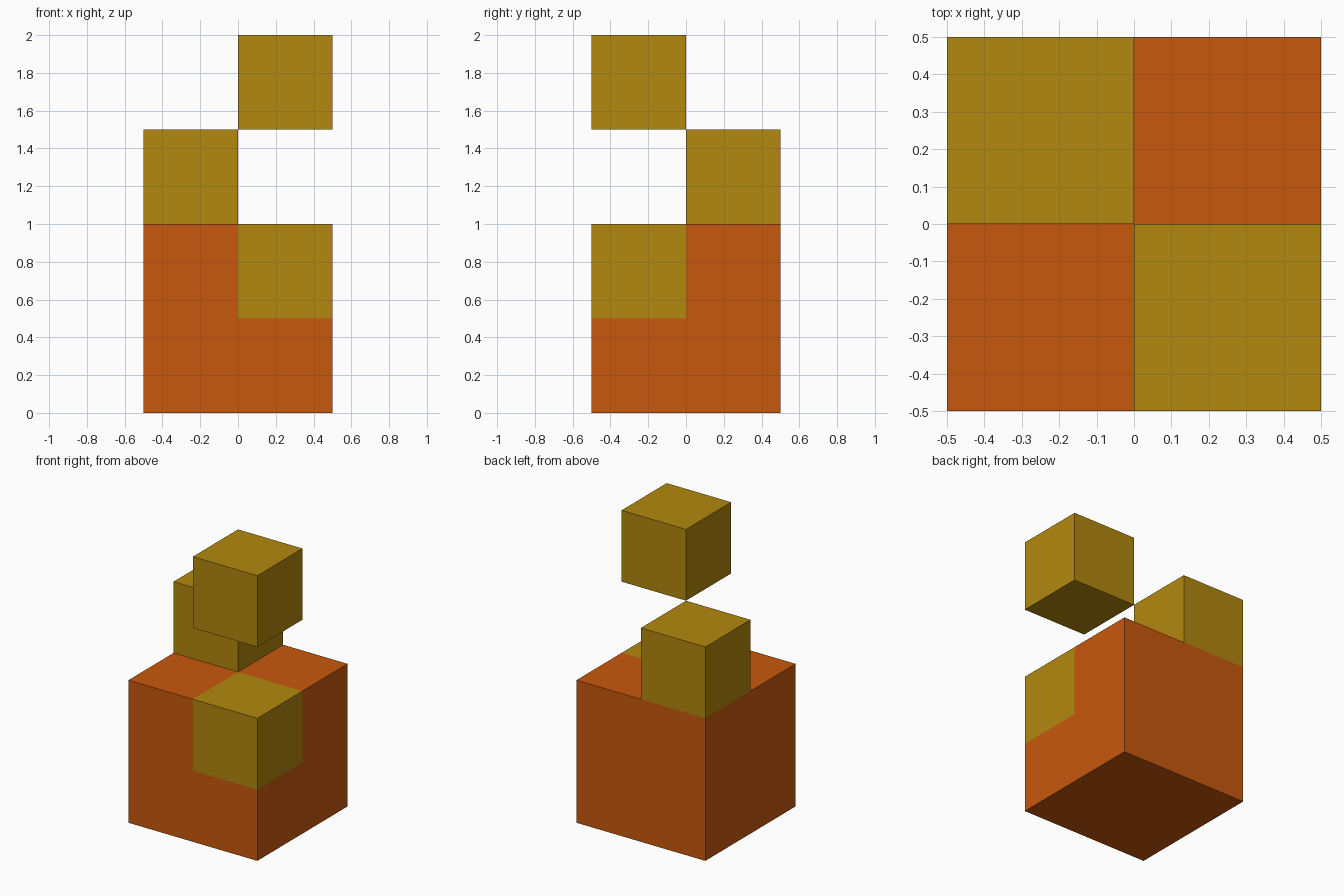
import bpy
import bmesh

if "Cube" in bpy.data.objects:
    bpy.data.objects.remove(bpy.data.objects["Cube"])


def make_material(name, colour):
    mat = bpy.data.materials.new(name)
    mat.diffuse_color = (*colour, 1.0)
    mat.use_nodes = True
    mat.node_tree.nodes["Principled BSDF"].inputs["Base Color"].default_value = mat.diffuse_color
    return mat


orange = make_material("orange", (0.578, 0.098, 0.004))
olive = make_material("olive_yellow", (0.445, 0.246, 0.0044))


def add_block(name, size, centre, mats, cuts=(), rule=None):
    """Cube with optional plane cuts and a rule giving each face's material."""
    bm = bmesh.new()
    bmesh.ops.create_cube(bm, size=size)
    bmesh.ops.translate(bm, verts=bm.verts, vec=centre)
    for point, normal in cuts:
        bmesh.ops.bisect_plane(bm, geom=bm.verts[:] + bm.edges[:] + bm.faces[:],
                               plane_co=point, plane_no=normal)
    if rule:
        for face in bm.faces:
            face.material_index = rule(face.calc_center_median())
    mesh = bpy.data.meshes.new(name)
    bm.to_mesh(mesh)
    bm.free()
    for mat in mats:
        mesh.materials.append(mat)
    obj = bpy.data.objects.new(name, mesh)
    bpy.context.collection.objects.link(obj)
    return obj


# Large base with an olive block set flush into its front right top corner
mid = (0, 0, 0.5)
add_block("base_block", 1.0, mid, (orange, olive),
          cuts=[(mid, (1, 0, 0)), (mid, (0, 1, 0)), (mid, (0, 0, 1))],
          rule=lambda c: int(c.x > 0.01 and c.y < -0.01 and c.z > 0.51))

# Small blocks climbing corner to corner
add_block("middle_block", 0.5, (-0.25, 0.25, 1.25), (olive,))
add_block("top_block", 0.5, (0.25, -0.25, 1.75), (olive,))
